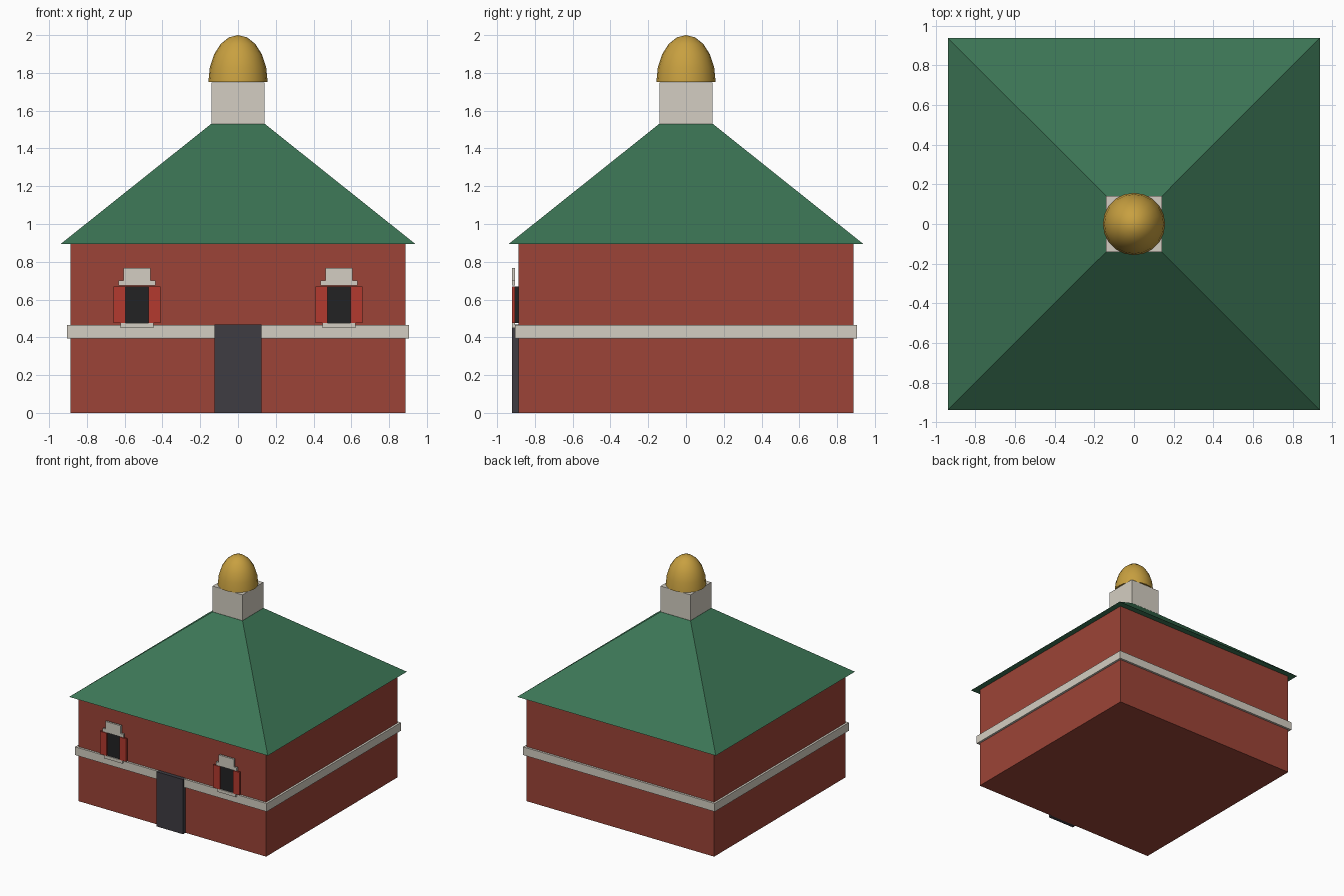
import bpy, bmesh, math

if "Cube" in bpy.data.objects:
    bpy.data.objects.remove(bpy.data.objects["Cube"])


def material(name, rgb):
    """Flat colour from 0-255 sRGB, stored as linear."""
    lin = [(c / 255 / 12.92) if c < 11 else ((c / 255 + 0.055) / 1.055) ** 2.4 for c in rgb]
    m = bpy.data.materials.new(name)
    m.diffuse_color = (*lin, 1)
    m.use_nodes = True
    m.node_tree.nodes["Principled BSDF"].inputs["Base Color"].default_value = m.diffuse_color
    return m


BRICK = material("brick red", (156, 68, 55))
SHUTTER = material("shutter red", (180, 58, 47))
STONE = material("pale stone", (212, 206, 194))
GREEN = material("roof green", (60, 117, 85))
GOLD = material("dome gold", (200, 160, 64))
DOOR = material("door grey", (62, 60, 66))
GLASS = material("dark glass", (34, 34, 36))


def finish(name, bm, mat):
    bmesh.ops.recalc_face_normals(bm, faces=bm.faces)
    mesh = bpy.data.meshes.new(name)
    bm.to_mesh(mesh)
    bm.free()
    mesh.materials.append(mat)
    obj = bpy.data.objects.new(name, mesh)
    bpy.context.collection.objects.link(obj)
    return obj


def box(name, mat, x, y, z, taper=1.0):
    """Box between (low, high) pairs; taper scales the top face about the z axis."""
    bm = bmesh.new()
    bmesh.ops.create_cube(bm, size=1)
    for v in bm.verts:
        k = taper if v.co.z > 0 else 1.0
        v.co = (x[v.co.x > 0] * k, y[v.co.y > 0] * k, z[v.co.z > 0])
    return finish(name, bm, mat)


def square(half):
    return (-half, half)


# Main body, stone band and hipped roof
box("walls", BRICK, square(0.887), square(0.887), (0, 0.90))
box("stone_band", STONE, square(0.905), square(0.905), (0.395, 0.465))
box("roof", GREEN, square(0.938), square(0.938), (0.895, 1.53), taper=0.142 / 0.938)

# Cupola with half-ellipsoid dome
box("cupola", STONE, square(0.141), square(0.141), (1.525, 1.75))
bm = bmesh.new()
bmesh.ops.create_uvsphere(bm, u_segments=20, v_segments=10, radius=1)
bmesh.ops.delete(bm, geom=[v for v in bm.verts if v.co.z < -0.01], context='VERTS')
bmesh.ops.holes_fill(bm, edges=[e for e in bm.edges if e.is_boundary], sides=0)
for v in bm.verts:
    v.co = (v.co.x * 0.157, v.co.y * 0.157, 1.751 + v.co.z * 0.249)
dome = finish("dome", bm, GOLD)
bpy.context.view_layer.objects.active = dome
dome.select_set(True)
bpy.ops.object.shade_smooth_by_angle(angle=math.radians(40))

# Front door
box("door", DOOR, square(0.125), (-0.92, -0.887), (0, 0.467))

# Two front windows: pane, shutters, sill and stepped lintel
FRONT = -0.921
for side, cx in (("left", -0.535), ("right", 0.535)):
    def around(half):
        return (cx - half, cx + half)
    box(side + "_pane", GLASS, around(0.062), (-0.912, -0.885), (0.475, 0.67))
    for s in (-1, 1):
        edge = "outer" if s * cx > 0 else "inner"
        xs = sorted((cx + s * 0.061, cx + s * 0.124))
        box(f"{side}_{edge}_shutter", SHUTTER, xs, (FRONT, -0.906), (0.475, 0.67))
    box(side + "_sill", STONE, around(0.088), (FRONT, -0.904), (0.45, 0.476))
    box(side + "_lintel", STONE, around(0.098), (FRONT, -0.904), (0.674, 0.702))
    box(side + "_keystone", STONE, around(0.072), (FRONT, -0.904), (0.702, 0.768))
